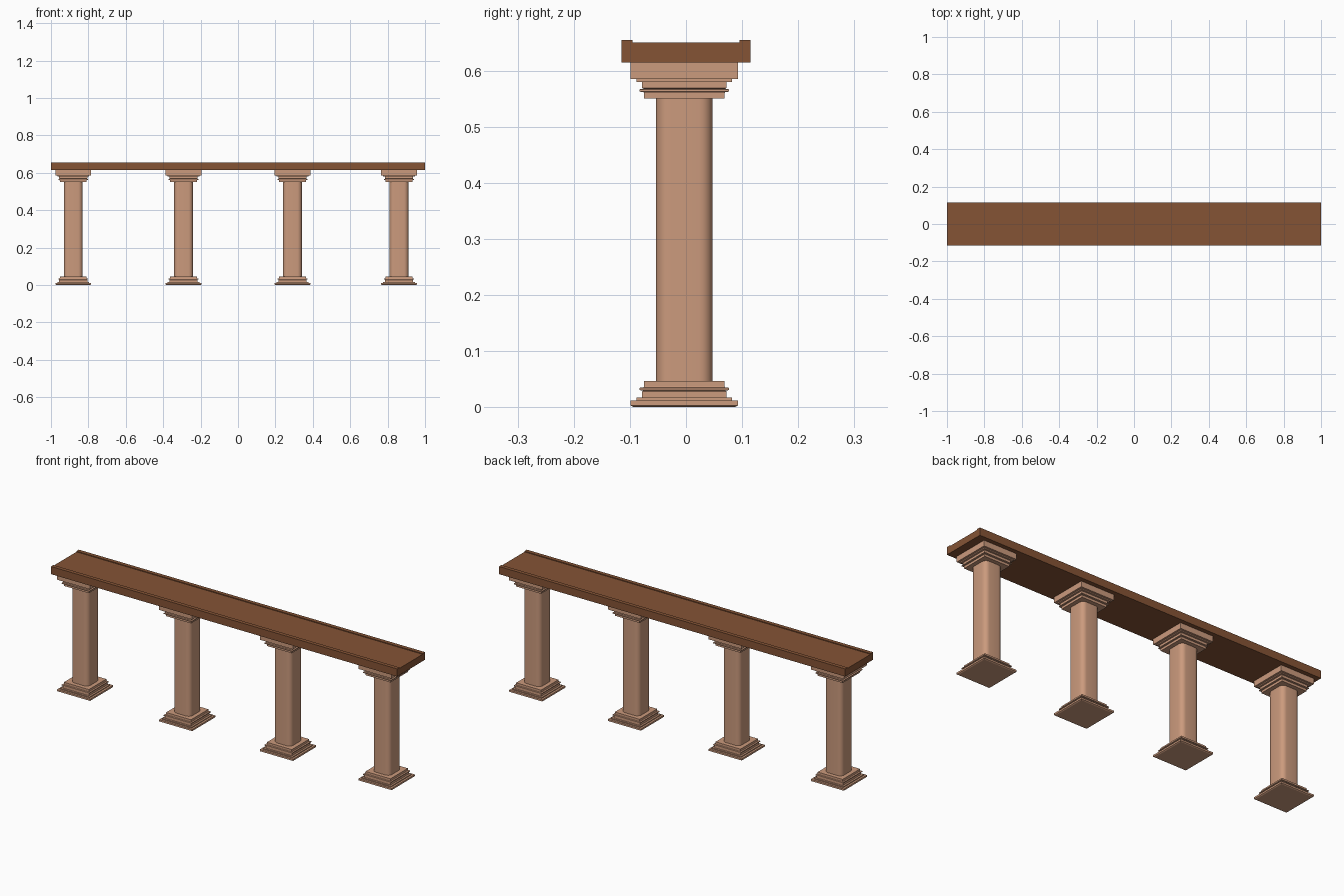
import bpy, bmesh

if "Cube" in bpy.data.objects:
    bpy.data.objects.remove(bpy.data.objects["Cube"])

COL_Y = -0.003                              # columns sit slightly off centre
COLUMN_X = (-0.881, -0.291, 0.291, 0.861)


def material(name, rgb):
    m = bpy.data.materials.new(name)
    m.diffuse_color = (*rgb, 1)
    m.use_nodes = True
    m.node_tree.nodes["Principled BSDF"].inputs["Base Color"].default_value = m.diffuse_color
    return m


STONE = material("tan stone", (0.60, 0.325, 0.205))
WOOD = material("brown wood", (0.235, 0.088, 0.036))


def finish(bm, name, mat, loc):
    bmesh.ops.recalc_face_normals(bm, faces=bm.faces)
    me = bpy.data.meshes.new(name)
    bm.to_mesh(me)
    bm.free()
    me.materials.append(mat)
    ob = bpy.data.objects.new(name, me)
    ob.location = loc
    bpy.context.collection.objects.link(ob)
    return ob


def square_loft(name, profile, mat, loc):
    """Stack of square sections (half width, z), capped at both ends."""
    bm = bmesh.new()
    rings = [[bm.verts.new((sx * h, sy * h, z))
              for sx, sy in ((-1, -1), (1, -1), (1, 1), (-1, 1))]
             for h, z in profile]
    for a, b in zip(rings, rings[1:]):
        for i in range(4):
            j = (i + 1) % 4
            bm.faces.new((a[i], a[j], b[j], b[i]))
    bm.faces.new(rings[0])
    bm.faces.new(rings[-1])
    return finish(bm, name, mat, loc)


# Stepped moulding, used upright for the base and flipped for the capital
STEPS = [(0.0955, 0.003), (0.0955, 0.012), (0.085, 0.012), (0.085, 0.017),
         (0.0755, 0.017), (0.0755, 0.028), (0.073, 0.0295), (0.080, 0.0305),
         (0.080, 0.0345), (0.0725, 0.0355), (0.072, 0.037), (0.072, 0.047)]
BASE = [(0.090, 0.0)] + STEPS
CAPITAL = [(h, 0.597 - z) for h, z in reversed(STEPS[1:])] + [(0.0955, 0.614)]

for n, x in enumerate(COLUMN_X, 1):
    loc = (x, COL_Y, 0)
    square_loft(f"column_base_{n}", BASE, STONE, loc)
    square_loft(f"column_capital_{n}", CAPITAL, STONE, loc)

    # Shaft: square pillar with rounded vertical corners
    bm = bmesh.new()
    bmesh.ops.create_cube(bm, size=1)
    for v in bm.verts:
        v.co = (v.co.x * 0.101, v.co.y * 0.101, 0.047 if v.co.z < 0 else 0.55)
    upright = [e for e in bm.edges
               if abs(e.verts[0].co.z - e.verts[1].co.z) > 0.1]
    bmesh.ops.bevel(bm, geom=upright, offset=0.024, segments=6,
                    profile=0.5, affect='EDGES')
    shaft = finish(bm, f"column_shaft_{n}", STONE, loc)
    bpy.ops.object.select_all(action='DESELECT')
    shaft.select_set(True)
    bpy.context.view_layer.objects.active = shaft
    bpy.ops.object.shade_smooth_by_angle()

# Beam: cross-section with a low raised rail along each long edge
half = [(0.115, 0.614), (0.115, 0.654), (0.095, 0.654), (0.095, 0.650)]
section = half + [(-y, z) for y, z in reversed(half)]
bm = bmesh.new()
face = bm.faces.new([bm.verts.new((-1, y, z)) for y, z in section])
ext = bmesh.ops.extrude_face_region(bm, geom=[face], use_keep_orig=True)
for v in ext["geom"]:
    if isinstance(v, bmesh.types.BMVert):
        v.co.x = 1
finish(bm, "top_beam", WOOD, (0, 0, 0))
